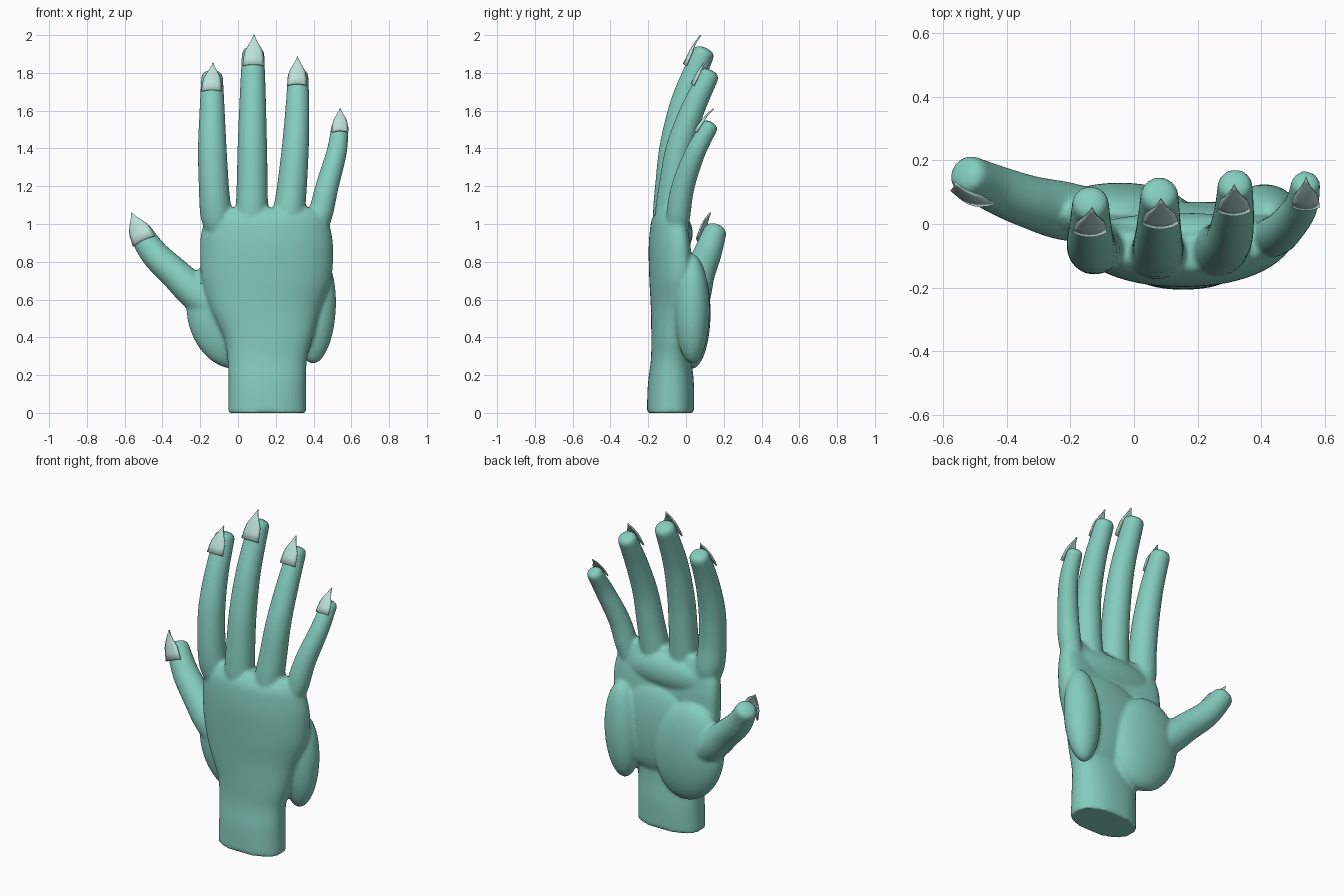
import bpy, bmesh, math
from mathutils import Vector, Matrix

if "Cube" in bpy.data.objects:
    bpy.data.objects.remove(bpy.data.objects["Cube"])


def material(name, rgb):
    m = bpy.data.materials.new(name)
    m.diffuse_color = (*rgb, 1)
    m.use_nodes = True
    m.node_tree.nodes["Principled BSDF"].inputs["Base Color"].default_value = m.diffuse_color
    return m


skin = material("teal_skin", (0.235, 0.61, 0.52))
nail_mat = material("pale_nail", (0.50, 0.74, 0.68))


def spline(pts, steps=6):
    """Catmull-Rom through tuples of any length."""
    p = [pts[0]] + pts + [pts[-1]]
    out = []
    for i in range(1, len(p) - 2):
        for s in range(steps):
            t = s / steps
            out.append([0.5 * (2 * b + (c - a) * t + (2 * a - 5 * b + 4 * c - d) * t * t
                               + (3 * b - a - 3 * c + d) * t ** 3)
                        for a, b, c, d in zip(p[i - 1], p[i], p[i + 1], p[i + 2])])
    return out + [list(pts[-1])]


def loft(bm, rings):
    """Closed skin over a list of equal point rings."""
    vs = [[bm.verts.new(p) for p in r] for r in rings]
    n = len(vs[0])
    for a, b in zip(vs, vs[1:]):
        for i in range(n):
            bm.faces.new((a[i], a[(i + 1) % n], b[(i + 1) % n], b[i]))
    bm.faces.new(vs[0])
    bm.faces.new(vs[-1])


def finger(bm, pts, n=28):
    """Round tube along (x, y, z, radius) points with a blunt rounded tip."""
    path = spline(pts)
    d = (Vector(path[-1][:3]) - Vector(path[-2][:3])).normalized()
    end, r = Vector(path[-1][:3]), path[-1][3]
    for a in (25, 45, 65, 82):
        a = math.radians(a)
        path.append([*(end + d * r * 0.6 * math.sin(a)), r * math.cos(a) ** 0.75])
    rings = []
    for i, q in enumerate(path):
        t = (Vector(path[min(i + 1, len(path) - 1)][:3]) - Vector(path[max(i - 1, 0)][:3])).normalized()
        u = Vector((0, 1, 0)).cross(t).normalized()
        v = t.cross(u)
        rings.append([Vector(q[:3]) + q[3] * (u * math.cos(2 * math.pi * k / n) + v * math.sin(2 * math.pi * k / n))
                      for k in range(n)])
    loft(bm, rings)


def pad(bm, centre, radii, tilt=0):
    """Ellipsoid muscle pad."""
    m = Matrix.Translation(centre) @ Matrix.Rotation(tilt, 4, 'Y') @ Matrix.Diagonal((*radii, 1))
    bmesh.ops.create_uvsphere(bm, u_segments=40, v_segments=28, radius=1, matrix=m)


bm = bmesh.new()

# wrist and cupped palm: z, centre x, half width, centre y, half depth
sections = [(0, .155, .207, -.082, .125), (.15, .155, .205, -.08, .122), (.28, .155, .21, -.078, .108),
            (.4, .16, .235, -.08, .104), (.55, .145, .29, -.082, .104), (.7, .15, .342, -.088, .106),
            (.85, .152, .352, -.092, .106), (.95, .15, .345, -.096, .097), (1.03, .152, .32, -.097, .082),
            (1.085, .155, .27, -.09, .05)]
rings = []
for z, cx, rx, cy, ry in spline(sections, 5):
    ring = []
    for k in range(56):
        a = 2 * math.pi * k / 56
        c, s = math.cos(a), math.sin(a)
        x = rx * math.copysign(abs(c) ** 0.88, c)
        y = ry * math.copysign(abs(s) ** 0.88, s)
        cup = (0.06 + 0.02 * s) * (x / 0.35) ** 2 * min(1, max(0, (z - 0.25) / 0.4))
        ring.append((cx + x, cy + y + cup, z))
    rings.append(ring)
loft(bm, rings)

# fingers and thumb
finger(bm, [(-.09, -.06, .93, .06), (-.115, -.07, 1.04, .082), (-.128, -.078, 1.2, .08), (-.136, -.06, 1.4, .076),
            (-.137, -.008, 1.6, .067), (-.137, .064, 1.775, .058)])
finger(bm, [(.07, -.09, .9, .075), (.073, -.09, 1.05, .085), (.075, -.08, 1.22, .082), (.076, -.06, 1.42, .078),
            (.078, -.006, 1.66, .070), (.08, .09, 1.9, .060)])
finger(bm, [(.25, -.085, .9, .075), (.268, -.08, 1.05, .084), (.286, -.065, 1.2, .079), (.303, -.035, 1.4, .072),
            (.314, .033, 1.6, .064), (.318, .12, 1.785, .055)])
finger(bm, [(.40, -.045, .92, .05), (.437, -.04, 1.05, .064), (.472, -.015, 1.2, .061), (.522, .05, 1.38, .054),
            (.54, .124, 1.515, .046)])
finger(bm, [(-.09, .02, .52, .08), (-.215, .04, .625, .092), (-.33, .07, .735, .083), (-.44, .112, .84, .075),
            (-.518, .152, .955, .063)])

# thumb pad, heel pad, middle of the palm, and pad under the fingers
pad(bm, (-.045, .03, .53), (.225, .10, .30), math.radians(-12))
pad(bm, (.41, .033, .55), (.108, .092, .29), math.radians(3))
pad(bm, (.20, .0, .60), (.30, .07, .27))
pad(bm, (.15, -.045, .95), (.33, .08, .11))

bmesh.ops.recalc_face_normals(bm, faces=bm.faces)
me = bpy.data.meshes.new("hand")
bm.to_mesh(me)
bm.free()
hand = bpy.data.objects.new("hand", me)
bpy.context.collection.objects.link(hand)
bpy.context.view_layer.objects.active = hand
hand.select_set(True)

# fuse everything into one skin
rm = hand.modifiers.new("fuse", 'REMESH')
rm.mode = 'VOXEL'
rm.voxel_size = 0.011
sm = hand.modifiers.new("soften", 'SMOOTH')
sm.factor, sm.iterations = 0.5, 4
for name in ("fuse", "soften"):
    bpy.ops.object.modifier_apply(modifier=name)
hand.data.materials.clear()
hand.data.materials.append(skin)
bpy.ops.object.shade_smooth_by_angle(angle=math.radians(50))
hand.select_set(False)


def nail(name, base, tip, across, hw):
    """Curved pointed plate from base to tip, lifted clear of the finger."""
    base, tip, u = Vector(base), Vector(tip), Vector(across).normalized()
    n = u.cross(tip - base).normalized()
    if n.y > 0:
        n = -n
    base = base + n * 0.009
    b = bmesh.new()
    rows = []
    for t, w in ((0, 1), (.25, .92), (.45, .82), (.58, .62), (.72, .37), (.86, .17), (1, .02)):
        lift = 0.006 * math.sin(math.pi * t)
        rows.append([b.verts.new(base.lerp(tip, t) + u * hw * w * s + n * (lift - 0.3 * hw * (w * s) ** 2))
                     for s in (-1, -.67, -.33, 0, .33, .67, 1)])
    for p, q in zip(rows, rows[1:]):
        for i in range(6):
            b.faces.new((p[i], p[i + 1], q[i + 1], q[i]))
    b.normal_update()
    if sum((f.normal.dot(n) for f in b.faces)) < 0:
        bmesh.ops.reverse_faces(b, faces=b.faces)
    m = bpy.data.meshes.new(name)
    b.to_mesh(m)
    b.free()
    m.materials.append(nail_mat)
    o = bpy.data.objects.new(name, m)
    bpy.context.collection.objects.link(o)
    so = o.modifiers.new("thickness", 'SOLIDIFY')
    so.thickness, so.offset = 0.008, 0
    bpy.context.view_layer.objects.active = o
    o.select_set(True)
    bpy.ops.object.shade_smooth_by_angle(angle=math.radians(35))
    o.select_set(False)


# nails
nail("index_nail", (-.14, -.03, 1.706), (-.132, .05, 1.852), (1, 0, 0), .053)
nail("middle_nail", (.082, -.005, 1.841), (.085, .078, 2.0), (1, 0, 0), .057)
nail("ring_nail", (.313, .036, 1.736), (.315, .122, 1.884), (1, 0, 0), .052)
nail("little_nail", (.54, .052, 1.488), (.541, .146, 1.61), (1, 0, 0), .043)
nail("thumb_nail", (-.50, .068, .912), (-.563, .13, 1.06), (.88, -.2, .42), .065)
